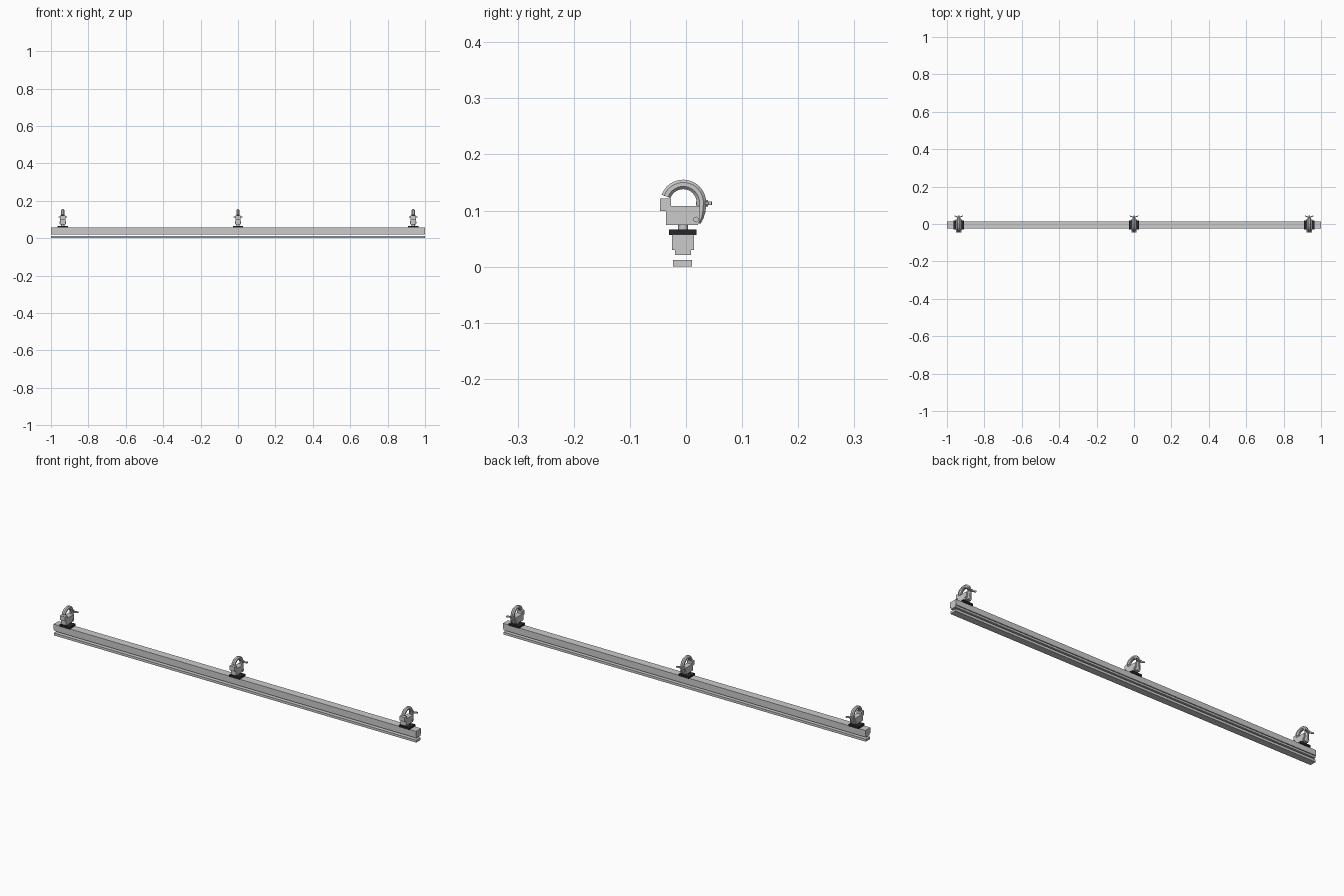
import bpy, bmesh, math

if "Cube" in bpy.data.objects:
    bpy.data.objects.remove(bpy.data.objects["Cube"])

def material(name, c):
    m = bpy.data.materials.new(name)
    m.diffuse_color = (*c, 1)
    m.use_nodes = True
    m.node_tree.nodes["Principled BSDF"].inputs["Base Color"].default_value = m.diffuse_color
    return m

BLACK = material("black", (0.02, 0.02, 0.025))
PALE = material("pale_lens", (0.72, 0.73, 0.73))

def finish(name, bm, mat=None):
    bmesh.ops.recalc_face_normals(bm, faces=bm.faces)
    me = bpy.data.meshes.new(name)
    bm.to_mesh(me)
    bm.free()
    ob = bpy.data.objects.new(name, me)
    bpy.context.collection.objects.link(ob)
    if mat:
        me.materials.append(mat)
    return ob

def extrude(name, pts, x0, x1, mat=None):
    """Extrude a (y, z) profile along x."""
    bm = bmesh.new()
    f = bm.faces.new([bm.verts.new((x0, y, z)) for y, z in pts])
    r = bmesh.ops.extrude_face_region(bm, geom=[f])
    bmesh.ops.translate(bm, vec=(x1 - x0, 0, 0),
                        verts=[v for v in r["geom"] if isinstance(v, bmesh.types.BMVert)])
    return finish(name, bm, mat)

def rect(y0, y1, z0, z1):
    return [(y0, z0), (y1, z0), (y1, z1), (y0, z1)]

def cylinder(name, loc, r, depth, axis="z", n=16, mat=None):
    bpy.ops.mesh.primitive_cylinder_add(vertices=n, radius=r, depth=depth, location=loc,
        rotation=(math.pi / 2 if axis == "y" else 0, math.pi / 2 if axis == "x" else 0, 0))
    ob = bpy.context.object
    ob.name = name
    bpy.ops.object.shade_smooth_by_angle()
    if mat:
        ob.data.materials.append(mat)

def sweep(name, x, rows):
    """Sweep an octagonal section; rows = (y, z, normal angle, half thickness, half width)."""
    bm = bmesh.new()
    rings = []
    for y, z, a, t, w in rows:
        ring = []
        for k in range(8):
            b = math.tau * (k + 0.5) / 8
            u, v = t * math.cos(b) * 1.08, w * math.sin(b) * 1.08
            ring.append(bm.verts.new((x + v, y + u * math.cos(a), z + u * math.sin(a))))
        rings.append(ring)
    for r, s in zip(rings, rings[1:]):
        for k in range(8):
            bm.faces.new((r[k], r[(k + 1) % 8], s[(k + 1) % 8], s[k]))
    bm.faces.new(rings[0])
    bm.faces.new(rings[-1])
    return finish(name, bm)

# long rail with a stepped underside
extrude("rail", [(-0.020, 0.021), (0.009, 0.021), (0.009, 0.030), (0.014, 0.030),
                 (0.014, 0.057), (-0.025, 0.057), (-0.025, 0.030), (-0.020, 0.030)], -1, 1)
# separate lens strip below
extrude("lens_strip", rect(-0.023, 0.011, 0.0, 0.012), -1, 1, PALE)

CY, CZ = -0.005, 0.114
for i, x in enumerate((-0.937, 0, 0.937)):
    n = f"_{i + 1}"
    # mounting plate and neck bolt
    extrude("mount_plate" + n, rect(-0.030, 0.019, 0.056, 0.066), x - 0.028, x + 0.028, BLACK)
    cylinder("neck_bolt" + n, (x, CY, 0.071), 0.009, 0.014)
    # clamp body with curved saddle, stopping at the jaw
    saddle = [(CY + 0.026 * math.cos(a), CZ + 0.026 * math.sin(a))
              for a in [math.radians(-15 - 150 * k / 10) for k in range(11)]]
    body = [(-0.036, 0.074), (0.021, 0.074), (0.025, 0.082), (0.025, 0.108)]
    body += [(-0.027, 0.108), (-0.027, 0.121), (-0.046, 0.121), (-0.046, 0.099), (-0.036, 0.099)]
    extrude("clamp_body" + n, body, x - 0.014, x + 0.014)
    # hook arm over the pipe, tapering to the hinge on the back
    rows = []
    for k in range(19):
        a = math.radians(160 - 160 * k / 18)
        rows.append((CY + 0.0325 * math.cos(a), CZ + 0.0325 * math.sin(a), a, 0.0085, 0.009))
    rows += [(0.027, 0.100, -0.15, 0.008, 0.009), (0.0255, 0.088, -0.35, 0.006, 0.009),
             (0.022, 0.078, -0.5, 0.004, 0.009)]
    sweep("hook_arm" + n, x, rows)
    # hinge pin, locking bolt and wing nut
    cylinder("hinge_pin" + n, (x, 0.018, 0.084), 0.005, 0.034, "x")
    cylinder("lock_bolt" + n, (x, 0.032, 0.113), 0.0035, 0.028, "y", 12)
    cylinder("nut_hub" + n, (x, 0.035, 0.113), 0.006, 0.008, "y", 12)
    bm = bmesh.new()
    for s in (-1, 1):
        pts = [(0.003, 0.033), (0.022, 0.040), (0.024, 0.045), (0.018, 0.044), (0.003, 0.039)]
        f = bm.faces.new([bm.verts.new((x + s * px, py, 0.1095)) for px, py in pts])
        r = bmesh.ops.extrude_face_region(bm, geom=[f])
        bmesh.ops.translate(bm, vec=(0, 0, 0.007),
                            verts=[v for v in r["geom"] if isinstance(v, bmesh.types.BMVert)])
    finish("wing_nut" + n, bm)
